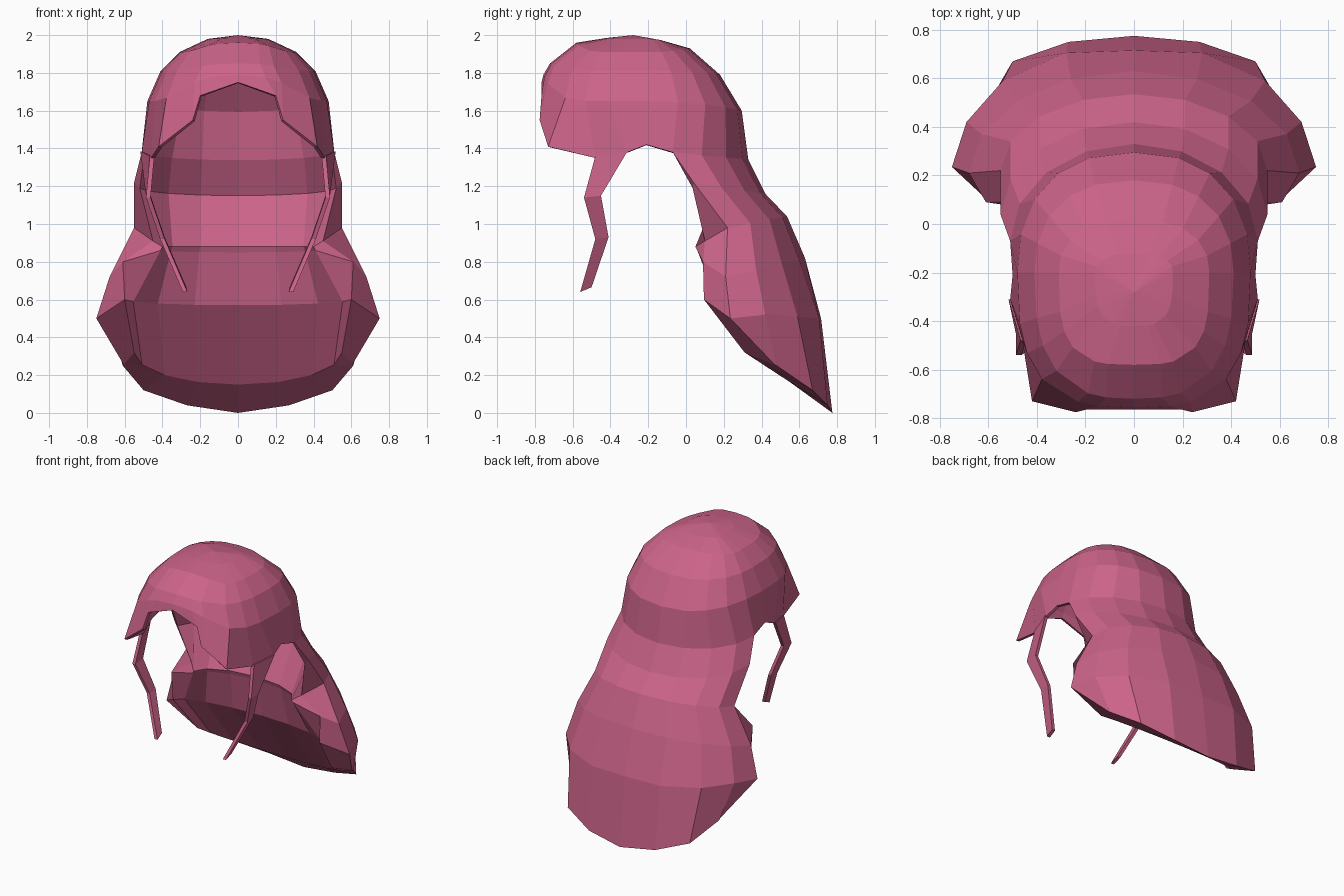
import bpy, bmesh
from math import sin, cos, radians

if "Cube" in bpy.data.objects:
    bpy.data.objects.remove(bpy.data.objects["Cube"])

mat = bpy.data.materials.new("pink_hair")
mat.diffuse_color = (0.60, 0.125, 0.25, 1)
mat.use_nodes = True
mat.node_tree.nodes["Principled BSDF"].inputs["Base Color"].default_value = mat.diffuse_color


def loft(name, rows, closed=False, fold_ends=False):
    """Skin rows of points for the +x half, then mirror to -x."""
    bm = bmesh.new()
    grid = [[bm.verts.new(p) for p in row] for row in rows]
    n = len(rows[0])
    for a, b in zip(grid, grid[1:]):
        for i in range(n if closed else n - 1):
            j = (i + 1) % n
            bm.faces.new((a[i], a[j], b[j], b[i]))
    if fold_ends:      # close each end by bridging the row onto itself
        for row in (grid[0], grid[-1]):
            for i in range(n // 2 - 1):
                bm.faces.new((row[i], row[i + 1], row[n - 2 - i], row[n - 1 - i]))
    bmesh.ops.remove_doubles(bm, verts=bm.verts[:], dist=0.0005)
    bmesh.ops.mirror(bm, geom=bm.verts[:] + bm.edges[:] + bm.faces[:],
                     axis='X', merge_dist=0.0005)
    bmesh.ops.remove_doubles(bm, verts=bm.verts[:], dist=0.0005)
    bmesh.ops.recalc_face_normals(bm, faces=bm.faces[:])
    me = bpy.data.meshes.new(name)
    bm.to_mesh(me)
    bm.free()
    me.materials.append(mat)
    ob = bpy.data.objects.new(name, me)
    bpy.context.collection.objects.link(ob)
    return ob


def arc(centre, side, n=4):
    """Quarter ellipse from the centre line round to a side point."""
    (yc, zc), (xs, ys, zs) = centre, side
    out = []
    for i in range(n + 1):
        t = radians(90 * i / n)
        c = cos(t) if i < n else 0
        out.append((xs * sin(t), ys + (yc - ys) * c, zs + (zc - zs) * c))
    return out


# Cap: rings around the head, squarer towards the fringe
ANGLES = (0, 10, 20, 45, 62, 76, 90, 105, 124, 143, 161, 180)
YM = -0.2


def cap_ring(w, yf, yb, zf, zs, zb, e_front=0.6):
    pts = []
    for a in ANGLES:
        s, c = abs(sin(radians(a))), cos(radians(a))
        if a in (0, 180):
            s = 0
        front = c > 0
        e = e_front if front else 0.85
        y_end, z_end = (yf, zf) if front else (yb, zb)
        k = abs(c) ** e
        kz = abs(c) ** (6 if front else 2)
        pts.append((w * s ** e, YM + (y_end - YM) * k, zs + (z_end - zs) * kz))
    return pts


nape = arc((0.33, 1.34), (0.51, -0.07, 1.38))
hairline = [(0, -0.765, 1.75), (0.20, -0.765, 1.68), (0.24, -0.775, 1.55),
            (0.42, -0.73, 1.41), (0.46, -0.48, 1.35), (0.51, -0.31, 1.38),
            (0.50, -0.21, 1.42)] + nape[::-1]
cap = loft("hair_cap", [
    [(0, -0.28, 2.0)] * len(ANGLES),
    cap_ring(0.16, -0.42, -0.12, 1.985, 1.98, 1.97),
    cap_ring(0.31, -0.58, 0.02, 1.96, 1.91, 1.93),
    cap_ring(0.41, -0.72, 0.18, 1.85, 1.81, 1.79, 0.72),
    cap_ring(0.48, -0.755, 0.295, 1.79, 1.65, 1.60, 0.68),
    hairline,
])
shell = cap.modifiers.new("thickness", 'SOLIDIFY')
shell.thickness = 0.02
shell.offset = -1

# Back hair: outer row (centre to side) and inner row (centre to side) per level
LEVELS = [
    (nape, arc((0.31, 1.34), (0.495, -0.07, 1.38))),
    (arc((0.42, 1.16), (0.55, 0.04, 1.22)), arc((0.39, 1.15), (0.52, 0.035, 1.19))),
    (arc((0.535, 1.04), (0.55, 0.22, 0.98)),
     arc((0.22, 0.88), (0.40, 0.05, 0.88), 3) + [(0.45, 0.10, 0.91)]),
    (arc((0.63, 0.82), (0.68, 0.21, 0.72)),
     arc((0.23, 0.85), (0.41, 0.06, 0.86), 3) + [(0.61, 0.09, 0.80)]),
    ([(0, 0.715, 0.50), (0.28, 0.705, 0.50), (0.54, 0.59, 0.51),
      (0.69, 0.42, 0.52), (0.75, 0.235, 0.50)],
     arc((0.28, 0.57), (0.60, 0.095, 0.60))),
    ([(0, 0.775, 0), (0.27, 0.75, 0.04), (0.50, 0.67, 0.12),
      (0.61, 0.48, 0.25), (0.605, 0.47, 0.255)],
     arc((0.57, 0.15), (0.55, 0.31, 0.32))),
]
loft("back_hair", [outer + inner[::-1] for outer, inner in LEVELS], fold_ends=True)

# Side locks: thin strands in front of the ears (x front, x back, y front, y back, z front, z back)
LOCK = [(0.455, 0.505, -0.48, -0.31, 1.36, 1.385),
        (0.475, 0.475, -0.54, -0.45, 1.14, 1.15),
        (0.40, 0.40, -0.48, -0.41, 0.92, 0.93),
        (0.28, 0.285, -0.56, -0.50, 0.64, 0.665)]
T = 0.012
loft("side_locks", [[(xf - T, yf, zf), (xf + T, yf, zf), (xb + T, yb, zb), (xb - T, yb, zb)]
                    for xf, xb, yf, yb, zf, zb in LOCK], closed=True, fold_ends=True)
